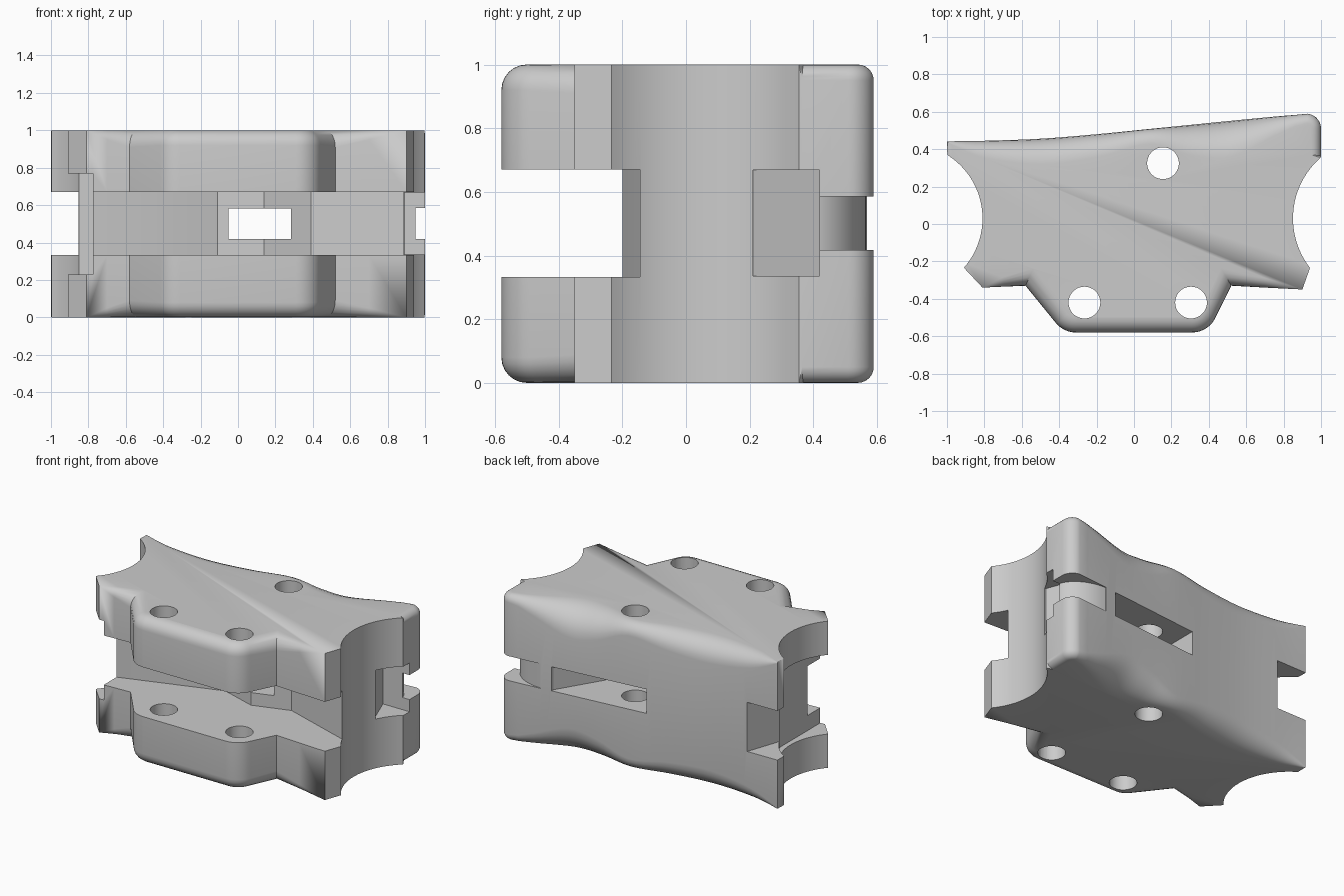
import bpy, bmesh, math
from mathutils import Vector

if "Cube" in bpy.data.objects:
    bpy.data.objects.remove(bpy.data.objects["Cube"], do_unlink=True)

grey = bpy.data.materials.new("plain grey")
grey.use_nodes = True
colour = (0.6, 0.6, 0.6, 1)
grey.diffuse_color = colour
grey.node_tree.nodes["Principled BSDF"].inputs["Base Color"].default_value = colour


def add_object(name, bm):
    bmesh.ops.recalc_face_normals(bm, faces=bm.faces)
    mesh = bpy.data.meshes.new(name)
    bm.to_mesh(mesh)
    bm.free()
    mesh.materials.append(grey)
    obj = bpy.data.objects.new(name, mesh)
    bpy.context.collection.objects.link(obj)
    return obj


def arc(cx, cy, rx, ry, start, end, steps):
    angles = [math.radians(start + (end - start) * i / steps) for i in range(steps + 1)]
    return [(cx + rx * math.cos(a), cy + ry * math.sin(a)) for a in angles]


def with_radius(points, radius):
    return [(x, y, radius) for x, y in points]


def spline(points, steps):
    """Catmull-Rom curve through the points."""
    pts = [Vector(p) for p in points]
    pts = [pts[0]] + pts + [pts[-1]]
    out = []
    for a, b, c, d in zip(pts, pts[1:], pts[2:], pts[3:]):
        for i in range(steps):
            t = i / steps
            out.append(tuple(0.5 * (2 * b + (c - a) * t + (2 * a - 5 * b + 4 * c - d) * t * t
                                    + (3 * b - a - 3 * c + d) * t ** 3)))
    return out + [tuple(pts[-1])]


def prism(name, outline, z0, z1):
    bm = bmesh.new()
    rings = [[bm.verts.new((x, y, z)) for x, y in outline] for z in (z0, z1)]
    for ring in rings:
        bm.faces.new(ring)
    n = len(outline)
    for i in range(n):
        j = (i + 1) % n
        bm.faces.new((rings[0][i], rings[0][j], rings[1][j], rings[1][i]))
    return add_object(name, bm)


def rounded_slab(name, outline, steps=6):
    """Slab one unit high; each outline point (x, y, r) has its own edge rounding r."""
    n = len(outline)
    inward = []
    for i in range(n):
        p, q, s = (Vector(outline[k % n][:2]) for k in (i - 1, i, i + 1))
        e1, e2 = (q - p).normalized(), (s - q).normalized()
        n1, n2 = Vector((-e1.y, e1.x)), Vector((-e2.y, e2.x))
        m = (n1 + n2).normalized()
        inward.append(m / max(0.6, m.dot(n1)))
    angles = [math.pi / 2 * i / steps for i in range(steps + 1)]
    layers = [(a, False) for a in reversed(angles)] + [(a, True) for a in angles]
    bm = bmesh.new()
    rings = []
    for a, top in layers:
        ring = []
        for (x, y, r), m in zip(outline, inward):
            off, drop = r * (1 - math.cos(a)), r * (1 - math.sin(a))
            ring.append(bm.verts.new((x + m.x * off, y + m.y * off, 1 - drop if top else drop)))
        rings.append(ring)
    bm.faces.new(rings[0])
    bm.faces.new(rings[-1])
    for low, high in zip(rings, rings[1:]):
        for i in range(n):
            j = (i + 1) % n
            bm.faces.new((low[i], low[j], high[j], high[i]))
    bmesh.ops.remove_doubles(bm, verts=bm.verts, dist=0.0005)
    return add_object(name, bm)


# Outline, counter-clockwise: nose, right flank, right hollow, back, left hollow, left flank
outline = [(-0.81, -0.34, 0), (-0.7, -0.335, 0.05), (-0.58, -0.33, 0.09)]
outline += with_radius(arc(-0.31, -0.44, 0.14, 0.14, 222, 270, 6), 0.08)
outline += with_radius(arc(0.31, -0.44, 0.14, 0.14, 270, 338, 8), 0.08)
outline += [(0.52, -0.33, 0.09), (0.7, -0.34, 0.05), (0.9, -0.35, 0)]
outline += with_radius(arc(1.28, 0.03, 0.43, 0.43, 218, 131, 24), 0)
outline += with_radius([(1, 0.365)] + arc(0.92, 0.51, 0.08, 0.08, 0, 85, 7), 0.05)
outline += spline([(0.86, 0.583, 0.06), (0.75, 0.574, 0.10), (0.5, 0.55, 0.19),
                   (0.3, 0.53, 0.16), (0.08, 0.508, 0.08), (-0.2, 0.48, 0.12),
                   (-0.5, 0.456, 0.135), (-0.8, 0.445, 0.09), (-1, 0.442, 0.005)], 5)
outline += with_radius(arc(-1.21, 0.03, 0.4, 0.4, 58, -41.3, 24), 0)
body = rounded_slab("clamp_body", outline)

cutters = []

# Wide front slot with its faceted back wall
cutters.append(prism("front_slot_cutter",
                     [(-1.2, -0.8), (1.2, -0.8), (1.2, -0.247), (0.39, 0.02), (0.14, -0.06),
                      (-0.11, 0.02), (-0.775, -0.2), (-1.2, -0.2)], 0.333, 0.67))

# Tall pocket and through slot on the -x side
cutters.append(prism("side_pocket_cutter",
                     [(-1.3, -0.6), (-0.776, -0.6), (-0.776, 0.205), (-1.3, 0.205)], 0.23, 0.77))
cutters.append(prism("side_slot_cutter",
                     [(-1.3, 0.1), (-0.856, 0.1), (-0.856, 0.205), (-0.765, 0.47),
                      (-0.765, 0.7), (-1.3, 0.7)], 0.334, 0.669))

# Pocket on the +x side, joined to a curved groove round the back corner
cutters.append(prism("corner_pocket_cutter",
                     [(1.3, 0.21), (0.88, 0.21), (0.8, 0.42), (1.3, 0.42)], 0.335, 0.668))
cutters.append(prism("corner_groove_cutter",
                     arc(0.7, 0.38, 0.255, 0.185, 0, 90, 14)
                     + [(0.7, 0.8), (1.3, 0.8), (1.3, 0.38)], 0.418, 0.585))

# Slanted window from the back into the front slot
cutters.append(prism("back_window_cutter",
                     [(-0.05, -0.1), (0.23, -0.1), (0.62, 0.54), (0.62, 0.8), (-0.05, 0.8)],
                     0.419, 0.583))

# Three bolt holes
for i, (x, y) in enumerate([(0.155, 0.325), (0.305, -0.42), (-0.265, -0.42)]):
    cutters.append(prism(f"bolt_hole_cutter_{i + 1}",
                         arc(x, y, 0.085, 0.085, 0, 350, 35), -0.2, 1.2))

bpy.ops.object.select_all(action="DESELECT")
bpy.context.view_layer.objects.active = body
body.select_set(True)
for cutter in cutters:
    cutter.hide_render = True
    mod = body.modifiers.new(cutter.name, "BOOLEAN")
    mod.operation = "DIFFERENCE"
    mod.solver = "EXACT"
    mod.object = cutter
    bpy.ops.object.modifier_apply(modifier=mod.name)
for cutter in cutters:
    bpy.data.objects.remove(cutter, do_unlink=True)

bpy.ops.object.shade_smooth_by_angle(angle=math.radians(30))
